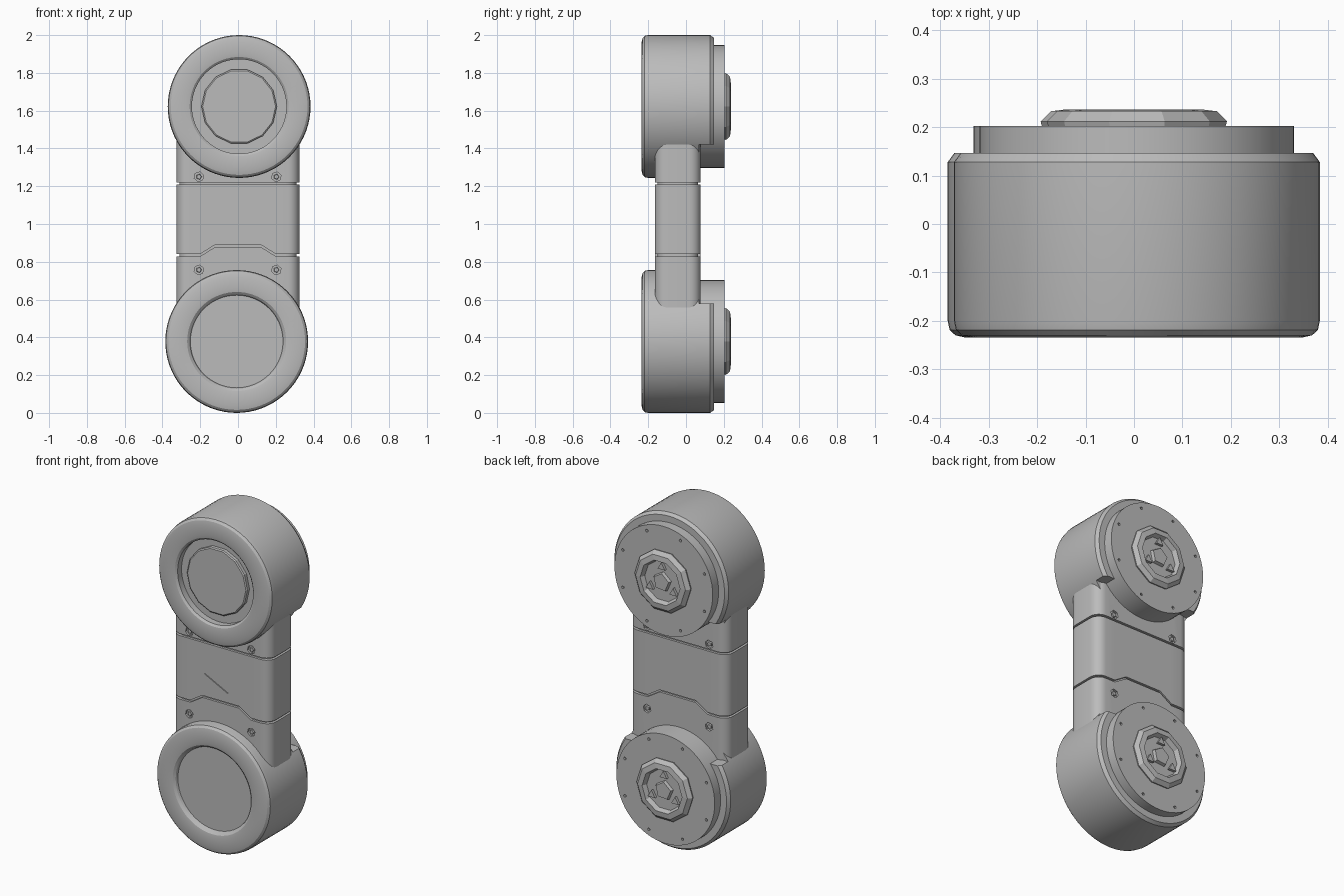
import bpy, bmesh
from math import sin, cos, pi, radians
from mathutils import Vector

if "Cube" in bpy.data.objects:
    bpy.data.objects.remove(bpy.data.objects["Cube"], do_unlink=True)

grey = bpy.data.materials.new("plain_grey")
grey.use_nodes = True
grey.diffuse_color = (0.5, 0.5, 0.5, 1)
grey.node_tree.nodes["Principled BSDF"].inputs["Base Color"].default_value = (0.5, 0.5, 0.5, 1)


def finish(bm, name, smooth=True):
    bmesh.ops.remove_doubles(bm, verts=bm.verts, dist=1e-5)
    bmesh.ops.recalc_face_normals(bm, faces=bm.faces)
    mesh = bpy.data.meshes.new(name)
    bm.to_mesh(mesh)
    bm.free()
    mesh.materials.append(grey)
    obj = bpy.data.objects.new(name, mesh)
    bpy.context.collection.objects.link(obj)
    if smooth:
        bpy.ops.object.select_all(action='DESELECT')
        obj.select_set(True)
        bpy.context.view_layer.objects.active = obj
        bpy.ops.object.shade_smooth_by_angle(angle=radians(28))
    return obj


def lathe(name, profile, x, z, sides, smooth=True, turn=0.0):
    """Turn (radius, y) points round the y axis through (x, z)."""
    bm = bmesh.new()
    rings = []
    for r, y in profile:
        if r == 0:
            rings.append([bm.verts.new((x, y, z))] * sides)
        else:
            angles = [turn + 2 * pi * i / sides for i in range(sides)]
            rings.append([bm.verts.new((x + r * cos(a), y, z + r * sin(a))) for a in angles])
    for a, b in zip(rings, rings[1:]):
        for i in range(sides):
            j = (i + 1) % sides
            corners = list(dict.fromkeys([a[i], a[j], b[j], b[i]]))
            if len(corners) > 2:
                bm.faces.new(corners)
    return finish(bm, name, smooth)


def prism(name, outline, y0, y1):
    """Extrude an (x, z) outline along y."""
    bm = bmesh.new()
    face = bm.faces.new([bm.verts.new((x, y0, z)) for x, z in outline])
    new = bmesh.ops.extrude_face_region(bm, geom=[face])["geom"]
    verts = [v for v in new if isinstance(v, bmesh.types.BMVert)]
    bmesh.ops.translate(bm, verts=verts, vec=(0, y1 - y0, 0))
    return finish(bm, name, False)


def ngon(x, z, r, sides, turn=0.0):
    return [(x + r * cos(turn + 2 * pi * i / sides), z + r * sin(turn + 2 * pi * i / sides))
            for i in range(sides)]


def cut(obj, cutter):
    cutter.hide_render = True
    mod = obj.modifiers.new("cut", 'BOOLEAN')
    mod.object, mod.solver = cutter, 'EXACT'
    bpy.ops.object.select_all(action='DESELECT')
    obj.select_set(True)
    bpy.context.view_layer.objects.active = obj
    bpy.ops.object.modifier_apply(modifier=mod.name)
    bpy.data.objects.remove(cutter, do_unlink=True)


# Arm: rounded cross-section columns with a lower and an upper edge function
FRONT, BACK, HALF, ROUND = -0.165, 0.078, 0.325, 0.06


def arm_piece(name, low, high, shrink=0.0):
    half, front, back = HALF - shrink, FRONT + shrink, BACK - shrink
    right = [(x, 0) for x in (0.0, 0.12, 0.2)]
    for i in range(7):
        a = pi / 2 * i / 6
        right.append((half - ROUND + ROUND * sin(a), ROUND * (1 - cos(a))))
    columns = [(-x, d) for x, d in reversed(right[1:])] + right
    bm = bmesh.new()
    grid = [[bm.verts.new((x, y, edge(x))) for y, edge in
             ((front + d, low), (back - d, low), (back - d, high), (front + d, high))]
            for x, d in columns]
    for a, b in zip(grid, grid[1:]):
        for i in range(4):
            j = (i + 1) % 4
            bm.faces.new((a[i], a[j], b[j], b[i]))
    bm.faces.new(grid[0])
    bm.faces.new(grid[-1])
    return finish(bm, name)


def level(z):
    return lambda x: z


def stepped(z):
    # Seam that rises to a plateau in the middle
    return lambda x: z + 0.05 * min(1, max(0, (0.2 - abs(x)) / 0.08))


GAP = 0.006
arm_piece("arm_core", level(0.5), level(1.5), 0.014)
lower_arm = arm_piece("lower_arm", level(0.5), stepped(0.835 - GAP))
middle_arm = arm_piece("middle_arm", stepped(0.835 + GAP), level(1.215 - GAP))
upper_arm = arm_piece("upper_arm", level(1.215 + GAP), level(1.5))

# Shallow triangular mark on the arm front
cut(middle_arm, prism("mark_cutter", [(-0.11, 1.025), (0.05, 1.1), (0.05, 0.945)],
                      FRONT - 0.05, FRONT + 0.006))

# Bolt sockets with small pins, front and back
for arm, z in ((lower_arm, 0.757), (upper_arm, 1.25)):
    for x in (-0.207, 0.203):
        for side, y, inward in (("front", FRONT, 1), ("back", BACK, -1)):
            cut(arm, prism("socket_cutter", ngon(x, z, 0.026, 6, 0.3),
                           y - 0.04 * inward, y + 0.012 * inward))
            lathe(side + "_bolt", [(0, y + 0.02 * inward), (0.017, y + 0.02 * inward),
                                   (0.013, y + 0.002 * inward), (0, y + 0.002 * inward)],
                  x, z, 5, False)


def hub(label, x, z, toward, face):
    """One drum; toward is +1 if the arm leaves upward, -1 if downward."""
    body = lathe(label + "_drum", face + [
        (0.25, -0.222), (0.262, -0.232), (0.28, -0.235), (0.34, -0.235), (0.362, -0.23),
        (0.374, -0.219), (0.378, -0.2), (0.378, 0.128), (0.364, 0.147), (0.3, 0.147), (0, 0.147)],
        x, z, 72)
    # The rear rim is cut away where the arm joins
    edge = z + toward * 0.2
    tip = z + toward * 0.6
    cut(body, prism("rim_cutter", [(-0.6, edge), (0.6, edge), (0.6, tip), (-0.6, tip)], 0.07, 0.3))

    # Rear collar with a ring of screw holes
    collar = lathe(label + "_collar", [(0, -0.1), (0.325, -0.1), (0.325, 0.203), (0, 0.203)],
                   x, z, 64)
    for i in range(8):
        a = pi / 8 + i * pi / 4
        cut(collar, prism("screw_cutter",
                          ngon(x + 0.292 * cos(a), z + 0.292 * sin(a), 0.009, 5), 0.19, 0.25))

    # Faceted rear boss with recessed socket, plug and wedges
    lathe(label + "_boss", [(0, 0.19), (0.18, 0.19), (0.186, 0.212), (0.165, 0.233),
                            (0.132, 0.237), (0.12, 0.21), (0, 0.21)], x, z, 10, False)
    lathe(label + "_plug", [(0, 0.2), (0.062, 0.2), (0.052, 0.228), (0, 0.228)],
          x, z, 5, False, 0.4)
    for i in range(3):
        a = pi / 2 + i * 2 * pi / 3
        prism(label + "_wedge", ngon(x + 0.09 * cos(a), z + 0.09 * sin(a), 0.028, 3, a),
              0.205, 0.226)


hub("upper", 0.006, 1.622, -1, [(0, -0.185), (0.25, -0.185)])
hub("lower", -0.007, 0.378, 1, [(0, -0.208), (0.245, -0.208)])

# Raised disc inside the upper recess
lathe("upper_disc", [(0, -0.17), (0.2, -0.17), (0.2, -0.205), (0.193, -0.21), (0, -0.21)],
      0.006, 1.622, 14, False)
